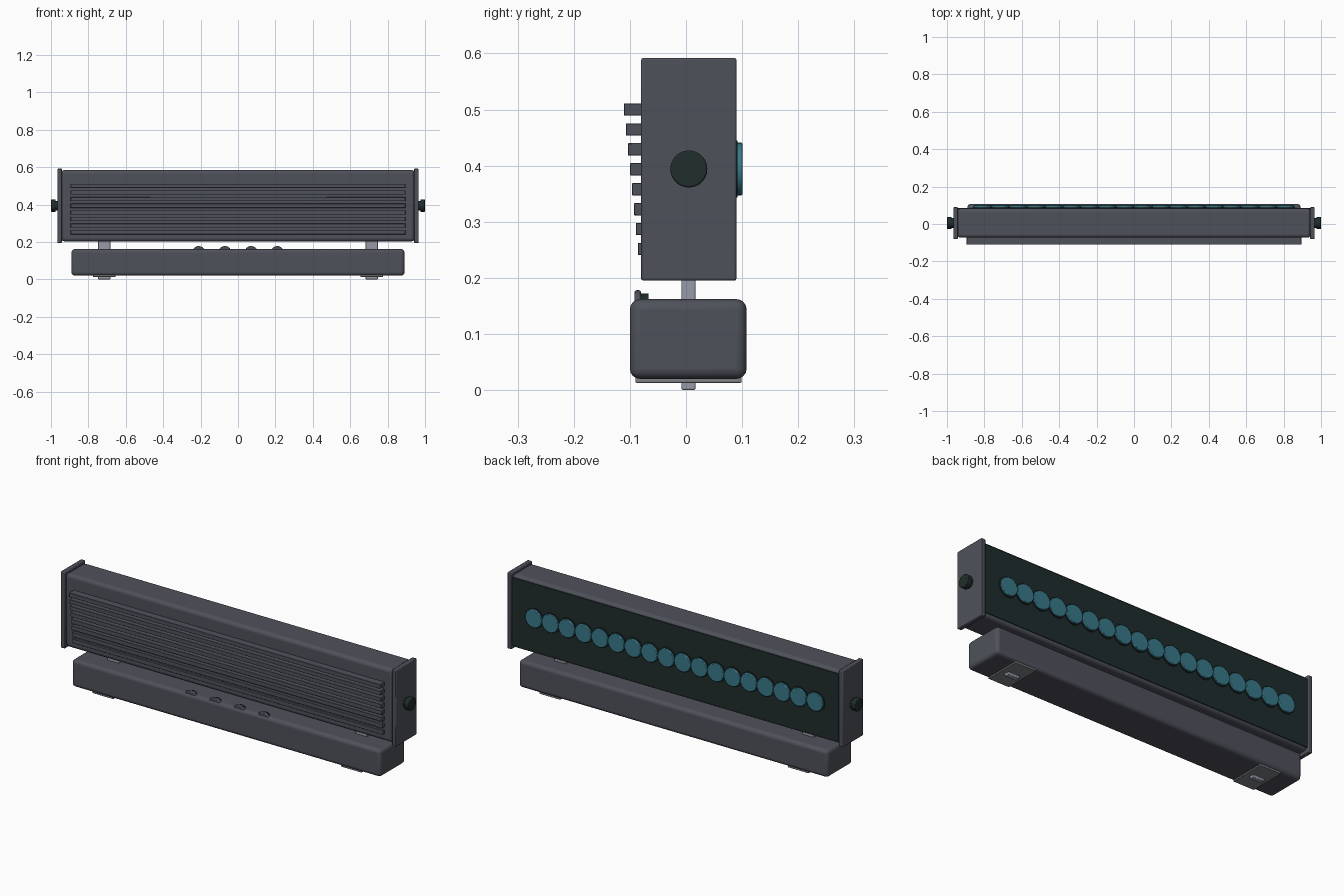
import bpy, math

if "Cube" in bpy.data.objects:
    bpy.data.objects.remove(bpy.data.objects["Cube"])


def material(name, rgb):
    m = bpy.data.materials.new(name)
    m.diffuse_color = (*rgb, 1)
    m.use_nodes = True
    m.node_tree.nodes["Principled BSDF"].inputs["Base Color"].default_value = m.diffuse_color
    return m


SLATE = material("slate grey", (0.078, 0.083, 0.104))
BLACK = material("green black", (0.014, 0.026, 0.025))
TEAL = material("teal glass", (0.04, 0.19, 0.25))
METAL = material("light metal", (0.31, 0.33, 0.39))
PLATE = material("foot plate grey", (0.21, 0.225, 0.235))


def finish(ob, name, mat, bevel, segments):
    ob.name = name
    ob.data.materials.append(mat)
    if bevel:
        b = ob.modifiers.new("bevel", 'BEVEL')
        b.width, b.segments = bevel, segments
        b.limit_method = 'ANGLE'
        b.angle_limit = math.radians(40)
    bpy.ops.object.shade_smooth_by_angle(angle=math.radians(35))
    return ob


def box(name, x, y, z, mat, bevel=0, segments=2):
    """Box from (min, max) ranges."""
    bpy.ops.mesh.primitive_cube_add(
        size=1, location=[(r[0] + r[1]) / 2 for r in (x, y, z)])
    ob = bpy.context.object
    ob.scale = [r[1] - r[0] for r in (x, y, z)]
    bpy.ops.object.transform_apply(location=False, rotation=False, scale=True)
    return finish(ob, name, mat, bevel, segments)


def disc(name, axis, a, b, u, v, r, mat, bevel=0, sides=32):
    """Cylinder from a to b along x or y; u, v are the other coordinates."""
    mid = (a + b) / 2
    if axis == 'x':
        loc, rot = (mid, u, v), (0, math.pi / 2, 0)
    else:
        loc, rot = (u, mid, v), (math.pi / 2, 0, 0)
    bpy.ops.mesh.primitive_cylinder_add(
        vertices=sides, radius=r, depth=abs(b - a), location=loc, rotation=rot)
    return finish(bpy.context.object, name, mat, bevel, 2)


# Lamp housing and dark light panel
box("housing", (-0.945, 0.945), (-0.073, 0.083), (0.203, 0.585), SLATE, 0.018, 4)
box("light_panel", (-0.94, 0.94), (0.07, 0.0865), (0.218, 0.57), BLACK)

# Cooling fins, stepping outwards towards the top
for i in range(8):
    z = 0.2515 + i * 0.0355
    box(f"cooling_fin_{i + 1}", (-0.895, 0.895), (-0.0855 - i * 0.0036, -0.071),
        (z - 0.011, z + 0.011), SLATE, 0.001, 1)

# Row of lenses with dark rims
for i in range(18):
    x = -0.81 + i * 1.62 / 17
    disc(f"lens_rim_{i + 1}", 'y', 0.08, 0.092, x, 0.394, 0.051, BLACK)
    disc(f"lens_{i + 1}", 'y', 0.085, 0.101, x, 0.394, 0.047, TEAL, 0.003)

# Control base
box("base", (-0.89, 0.89), (-0.1, 0.108), (0.02, 0.162), SLATE, 0.018, 4)

for side, s in (("left", -1), ("right", 1)):
    # End cap and tilt knob
    xs = sorted((s * 0.942, s * 0.966))
    box(f"{side}_end_cap", xs, (-0.08, 0.09), (0.195, 0.592), SLATE, 0.004)
    disc(f"{side}_knob_stem", 'x', s * 0.96, s * 0.98, 0.005, 0.394, 0.026, BLACK)
    disc(f"{side}_knob", 'x', s * 0.975, s, 0.005, 0.394, 0.033, BLACK, 0.003)
    # Support post running through the base, with its foot plate and pin
    c = s * 0.715
    box(f"{side}_post", (c - 0.033, c + 0.033), (-0.008, 0.017), (0.15, 0.21),
        METAL, 0.003)
    box(f"{side}_foot_plate", (c - 0.06, c + 0.06), (-0.09, 0.099),
        (0.013, 0.024), PLATE, 0.002)
    box(f"{side}_foot_pin", (c - 0.033, c + 0.033), (-0.008, 0.017), (0.0, 0.02),
        METAL, 0.003)

# Thumb wheels sunk into the top of the base
for i in range(4):
    x = -0.21 + i * 0.14
    disc(f"thumb_wheel_{i + 1}", 'y', -0.092, -0.08, x, 0.142, 0.036, SLATE, 0.004)
    disc(f"thumb_wheel_hub_{i + 1}", 'y', -0.082, -0.067, x, 0.142, 0.03, BLACK)
